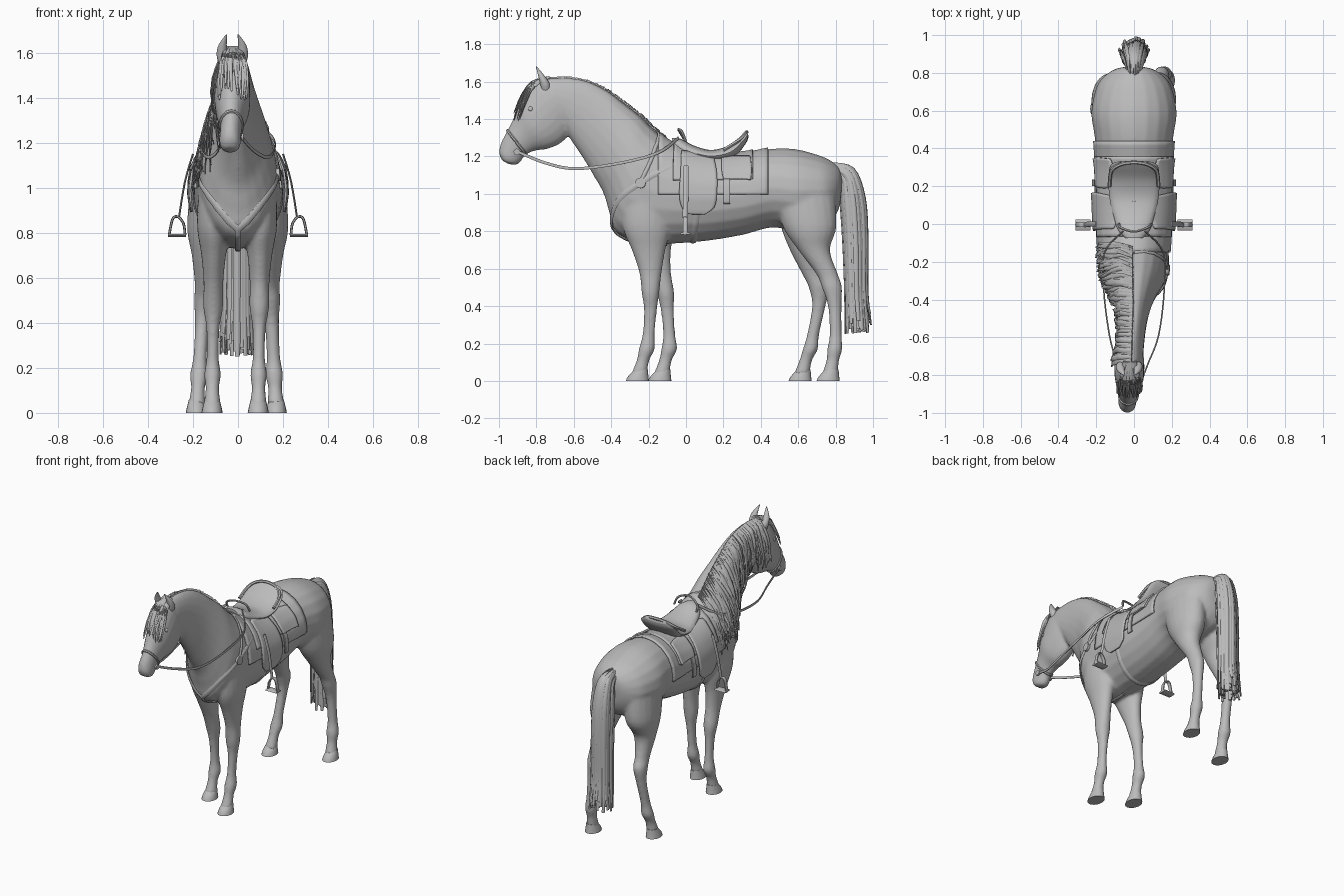
import bpy, bmesh, random
from math import sin, cos, pi, radians
from mathutils import Vector
from mathutils.bvhtree import BVHTree

random.seed(4)
V = Vector
X, Y, Z = V((1, 0, 0)), V((0, 1, 0)), V((0, 0, 1))
if "Cube" in bpy.data.objects:
    bpy.data.objects.remove(bpy.data.objects["Cube"])

grey = bpy.data.materials.new("plain grey")
grey.use_nodes = True
grey.diffuse_color = (0.5, 0.5, 0.5, 1)
grey.node_tree.nodes["Principled BSDF"].inputs["Base Color"].default_value = (0.5, 0.5, 0.5, 1)


def make(name, bm, angle=50):
    bmesh.ops.recalc_face_normals(bm, faces=bm.faces)
    mesh = bpy.data.meshes.new(name)
    bm.to_mesh(mesh)
    bm.free()
    obj = bpy.data.objects.new(name, mesh)
    bpy.context.collection.objects.link(obj)
    mesh.materials.append(grey)
    bpy.ops.object.select_all(action='DESELECT')
    obj.select_set(True)
    bpy.context.view_layer.objects.active = obj
    bpy.ops.object.shade_smooth_by_angle(angle=radians(angle))
    return obj


def spline(rows, n=5):
    """Smooth curve through rows of numbers of any length."""
    pad, out = [rows[0], *rows, rows[-1]], []
    for i in range(len(rows) - 1):
        for k in range(n):
            t = k / n
            out.append(tuple(.5 * (2*q + (r-p)*t + (2*p - 5*q + 4*r - s)*t*t + (3*q - p - 3*r + s)*t**3)
                             for p, q, r, s in zip(*pad[i:i + 4])))
    return out + [tuple(rows[-1])]


def skin(bm, rings, n=20):
    """Closed tube through rings given as (centre, u, v)."""
    loops = [[bm.verts.new(c + u * cos(2*pi*k/n) + v * sin(2*pi*k/n)) for k in range(n)] for c, u, v in rings]
    for a, b in zip(loops, loops[1:]):
        for k in range(n):
            bm.faces.new((a[k], a[(k+1) % n], b[(k+1) % n], b[k]))
    bm.faces.new(loops[0])
    bm.faces.new(loops[-1])


def profile_loft(bm, rows):
    """Rows: top y z, bottom y z, half width, x."""
    skin(bm, [(V((x, (a+c)/2, (b+d)/2)), X * w, V((0, (a-c)/2, (b-d)/2)))
              for a, b, c, d, w, x in spline(rows)])


def column(bm, rows):
    """Rows: x, y, z, half width, half depth."""
    skin(bm, [(V(r[:3]), X * r[3], Y * r[4]) for r in spline(rows)])


def sweep(bm, pts, w, t, ref, taper=lambda f: 1, n=6):
    """Flat or round strip along points; ref is its facing direction."""
    pts, last, rings = [V(p) for p in pts], len(pts) - 1, []
    for i, p in enumerate(pts):
        d = (pts[min(i+1, last)] - pts[max(i-1, 0)]).normalized()
        u = d.cross(ref[i] if isinstance(ref, list) else ref).normalized()
        s = taper(i / last)
        rings.append((p, u * w * s, d.cross(u) * t * s))
    skin(bm, rings, n)


# Body, neck, head and legs, fused into one skin
bm = bmesh.new()
torso = [(.835, 1.09, .83, 1.0, .04, 0), (.82, 1.14, .82, .93, .1, 0), (.77, 1.18, .79, .87, .16, 0),
         (.70, 1.21, .74, .83, .2, 0), (.58, 1.24, .60, .80, .226, 0), (.45, 1.24, .46, .82, .208, 0),
         (.30, 1.21, .30, .78, .2, 0), (.12, 1.21, .12, .75, .2, 0), (-.02, 1.245, -.05, .735, .192, 0),
         (-.12, 1.30, -.22, .73, .182, 0), (-.19, 1.36, -.37, .79, .168, 0), (-.25, 1.42, -.41, .90, .145, 0),
         (-.34, 1.49, -.44, 1.0, .112, 0), (-.42, 1.55, -.49, 1.09, .086, 0), (-.52, 1.6, -.55, 1.19, .072, -.005),
         (-.62, 1.62, -.61, 1.28, .066, -.01), (-.73, 1.62, -.66, 1.36, .064, -.015)]
profile_loft(bm, torso)
profile_loft(bm, [(-.70, 1.61, -.61, 1.38, .055, -.015), (-.79, 1.61, -.625, 1.32, .072, -.02),
                  (-.85, 1.55, -.67, 1.27, .08, -.025), (-.89, 1.48, -.74, 1.24, .076, -.025),
                  (-.925, 1.4, -.81, 1.23, .06, -.03), (-.96, 1.33, -.86, 1.205, .048, -.03),
                  (-.99, 1.27, -.885, 1.17, .048, -.035), (-1.0, 1.22, -.91, 1.155, .044, -.035),
                  (-.985, 1.18, -.95, 1.16, .03, -.035)])
fore = [(1.0, .07, .13), (.83, .075, .13), (.7, .055, .09), (.58, .044, .06), (.47, .044, .047), (.38, .03, .035),
        (.25, .027, .032), (.17, .037, .042), (.11, .03, .034), (.04, .038, .042)]
hind = [(1.05, .09, .17), (.83, .095, .145), (.7, .066, .085), (.57, .044, .058), (.5, .043, .054), (.4, .032, .036),
        (.25, .03, .032), (.17, .039, .04), (.11, .031, .034), (.04, .038, .042)]
legs = [(fore, .1, .09, (-.21, -.21, -.2, -.19, -.19, -.19, -.2, -.21, -.23, -.25)),
        (fore, -.105, -.115, (-.2, -.19, -.17, -.14, -.11, -.1, -.09, -.09, -.11, -.13)),
        (hind, .12, .17, (.62, .66, .685, .755, .78, .795, .8, .795, .785, .77)),
        (hind, -.12, -.185, (.62, .65, .64, .68, .71, .71, .68, .665, .64, .62))]
hooves = bmesh.new()
for shape, x_top, x_low, ys in legs:
    column(bm, [(x_top + (x_low - x_top) * (1 - z), y, z, rx, ry) for (z, rx, ry), y in zip(shape, ys)])
    y = ys[-1]
    column(hooves, [(x_low, y - .01, 0, .047, .062), (x_low, y - .005, .025, .042, .054), (x_low, y + .01, .06, .033, .036)])
body = make("body", bm)
remesh = body.modifiers.new("fuse", 'REMESH')
remesh.mode, remesh.voxel_size, remesh.use_smooth_shade = 'VOXEL', .01, True
relax = body.modifiers.new("relax", 'SMOOTH')
relax.factor, relax.iterations = .5, 5
make("hooves", hooves)
bpy.context.view_layer.update()
tree = BVHTree.FromObject(body, bpy.context.evaluated_depsgraph_get())


def snap(p, off):
    loc, nor = tree.find_nearest(V(p))[:2]
    return loc + nor * off, nor


def cast(start, goal, off):
    loc, nor = tree.ray_cast(start, (goal - start).normalized())[:2]
    return snap(goal, off)[0] if loc is None else loc + nor * off


def strap(bm, rows, w, off=.006):
    found = [snap(p, off) for p in spline(rows, 8)]
    sweep(bm, [p for p, _ in found], w, .006, [n for _, n in found])


def sheet(name, grids, thick):
    bm = bmesh.new()
    for grid in grids:
        rows = [[bm.verts.new(p) for p in row] for row in grid]
        for a, b in zip(rows, rows[1:]):
            for k in range(len(a) - 1):
                bm.faces.new((a[k], a[k+1], b[k+1], b[k]))
    solid = make(name, bm).modifiers.new("thickness", 'SOLIDIFY')
    solid.thickness, solid.offset = thick, 0


def drape(name, y0, y1, reach, off):
    def point(y, a):
        c = V((0, y, .99))
        return cast(c + V((sin(a), 0, cos(a))) * .7, c, off)
    sheet(name, [[[point(y0 + (y1 - y0) * i / 24, radians(reach) * (j / 24 - 1)) for j in range(49)]
                  for i in range(25)]], .01)


def flap(name, rows, off, thick=.01):
    sheet(name, [[[cast(V((s * .7, y0 + (y1 - y0) * j / 12, z)), V((0, y0 + (y1 - y0) * j / 12, z)), off)
                   for j in range(13)] for z, y0, y1 in spline(rows)] for s in (1, -1)], thick)


# Ears and eyes
ears, eyes = bmesh.new(), bmesh.new()
for s in (1, -1):
    x = -.025
    column(ears, [(x + s*.042, -.75, 1.55, .018, .022), (x + s*.046, -.755, 1.59, .024, .025),
                  (x + s*.043, -.775, 1.635, .018, .016), (x + s*.026, -.8, 1.68, .003, .003)])
    p = snap((x + s * .1, -.84, 1.46), -.01)[0]
    grown = bmesh.ops.create_uvsphere(eyes, u_segments=12, v_segments=8, radius=.016)
    bmesh.ops.translate(eyes, vec=p, verts=grown["verts"])
make("ears", ears)
make("eyes", eyes)

# Mane falling to one side, forelock and tail
hair = bmesh.new()
crest = spline([(r[0], r[1]) for r in torso[9:]], 12)
thin = lambda f: 1 - .7 * f * f
for i in range(105):
    y, z = crest[int(i / 105 * len(crest))]
    drop = random.uniform(.26, .45) * (.8 if y < -.62 or y > -.25 else 1)
    lean = random.uniform(-.05, .03)
    path = [snap((-.01, y, z + .02), .003)[0]]
    for f, x in ((.15, -.06), (.45, -.11), (.75, -.13), (1, -.14)):
        path.append(snap((x, y + lean * f, z - drop * f), random.uniform(.006, .024))[0])
    sweep(hair, spline(path, 3), random.uniform(.01, .017), .006, X, thin)
make("mane", hair)

hair = bmesh.new()
for i in range(40):
    x, drop = -.025 + random.uniform(-.07, .075), random.uniform(.1, .25)
    path = [V((-.02 + (x + .02) * .4, -.73, 1.625))]
    path += [snap((x, -.80 - f * .09, 1.63 - drop * f), random.uniform(.006, .018))[0] for f in (.2, .6, 1)]
    sweep(hair, spline(path, 3), .01, .005, Y + Z, thin)
make("forelock", hair)

hair = bmesh.new()
for i in range(95):
    a, r = random.uniform(0, 2 * pi), random.uniform(.45, 1)
    c, s, end = cos(a) * r, sin(a) * r, random.uniform(.25, .36)
    path = [(.03*c, .78, 1.13 + .03*s), (.05*c, .86 + .035*s, 1.1 + .035*s), (.065*c, .89 + .065*s, .98),
            (.07*c, .905 + .065*s, .75), (.072*c, .91 + .06*s, .48), (.08*c, .92 + .07*s, end)]
    sweep(hair, spline(path, 4), .014, .007, V((c, s, .01)), lambda f: .7 + .3 * sin(pi * f))
make("tail", hair)

# Blanket, pad, flaps and saddle
drape("blanket", -.15, .44, 88, .006)
drape("saddle_pad", -.07, .36, 66, .014)
flap("saddle_flap", [(1.21, -.03, .14), (1.1, -.03, .165), (1.0, -.035, .165), (.93, -.02, .15), (.9, .02, .1)], .022)
flap("side_pouch", [(1.18, .19, .35), (1.12, .19, .355), (1.07, .2, .35)], .024)
flap("side_tie", [(1.16, .2, .235), (1.05, .2, .235), (.95, .2, .235)], .02, .008)
bm = bmesh.new()
profile_loft(bm, [(-.075, 1.30, -.075, 1.26, .045, 0), (-.03, 1.295, -.03, 1.2, .085, 0), (.05, 1.255, .05, 1.18, .11, 0),
                  (.14, 1.235, .14, 1.17, .13, 0), (.23, 1.26, .25, 1.19, .135, 0),
                  (.30, 1.31, .32, 1.27, .125, 0), (.325, 1.33, .335, 1.31, .085, 0)])
make("saddle_seat", bm)
bm = bmesh.new()
sweep(bm, spline([(-.13, .2, 1.235), (-.12, .28, 1.285), (-.07, .315, 1.32), (0, .325, 1.33),
                  (.07, .315, 1.32), (.12, .28, 1.285), (.13, .2, 1.235)]), .01, .01, Z)
make("cantle_rim", bm)
bm = bmesh.new()
sweep(bm, spline([(-.08, .0, 1.27), (-.07, -.02, 1.31), (0, -.04, 1.345), (.07, -.02, 1.33), (.09, .0, 1.28)]), .007, .007, Y)
make("pommel_handle", bm)

# Harness straps, reins, bridle and stirrups
harness, reins, stirrups, leathers, buckles = [bmesh.new() for _ in range(5)]
for s in (1, -1):
    strap(harness, [(s*.2, -.08, 1.16), (s*.19, -.245, 1.06), (s*.13, -.38, .95), (0, -.42, .8)], .016)
    strap(harness, [(s*.19, -.245, 1.06), (s*.14, -.18, 1.2), (0, -.15, 1.33)], .01)
    p, nor = snap((s * .2, -.245, 1.06), .01)
    sweep(buckles, [p - nor * .01, p + nor * .005], .028, .028, Z, n=16)
    sweep(reins, spline([(s*.045 - .03, -.9, 1.225), (s*.08 - .01, -.75, 1.165), (s*.13, -.59, 1.135),
                         (s*.16, -.35, 1.165), (s*.155, -.15, 1.22), (s*.06, -.04, 1.3)]), .004, .009, Z)
    sweep(buckles, [(s*.045 - .03, -.905, 1.225), (s*.055 - .03, -.905, 1.225)], .017, .017, Z, n=14)
    sweep(leathers, spline([(s*.2, .0, 1.15), (s*.235, 0, 1.03), (s*.262, -.005, .87)]), .014, .005, X)
    sweep(stirrups, spline([(s*.235, -.005, .79), (s*.242, -.005, .84), (s*.265, -.005, .87), (s*.29, -.005, .862),
                            (s*.306, -.005, .79)]), .006, .014, Y)
    sweep(stirrups, [(s*.23, -.005, .788), (s*.31, -.005, .788)], .03, .007, Z, n=8)
strap(harness, [(0, -.42, .8), (0, -.33, .73), (0, -.1, .72)], .014)
strap(harness, [(-.22, .06, .95), (-.18, .05, .8), (0, .04, .72), (.18, .05, .8), (.22, .06, .95)], .016, .002)
loop = [(-.03 + .08 * cos(a), -.915 - .06 * sin(a), 1.28 + .07 * sin(a)) for a in [k * pi / 4 for k in range(9)]]
strap(harness, loop, .008, .002)
make("harness_straps", harness)
make("reins", reins)
make("stirrups", stirrups)
make("stirrup_leathers", leathers)
make("buckles", buckles)
